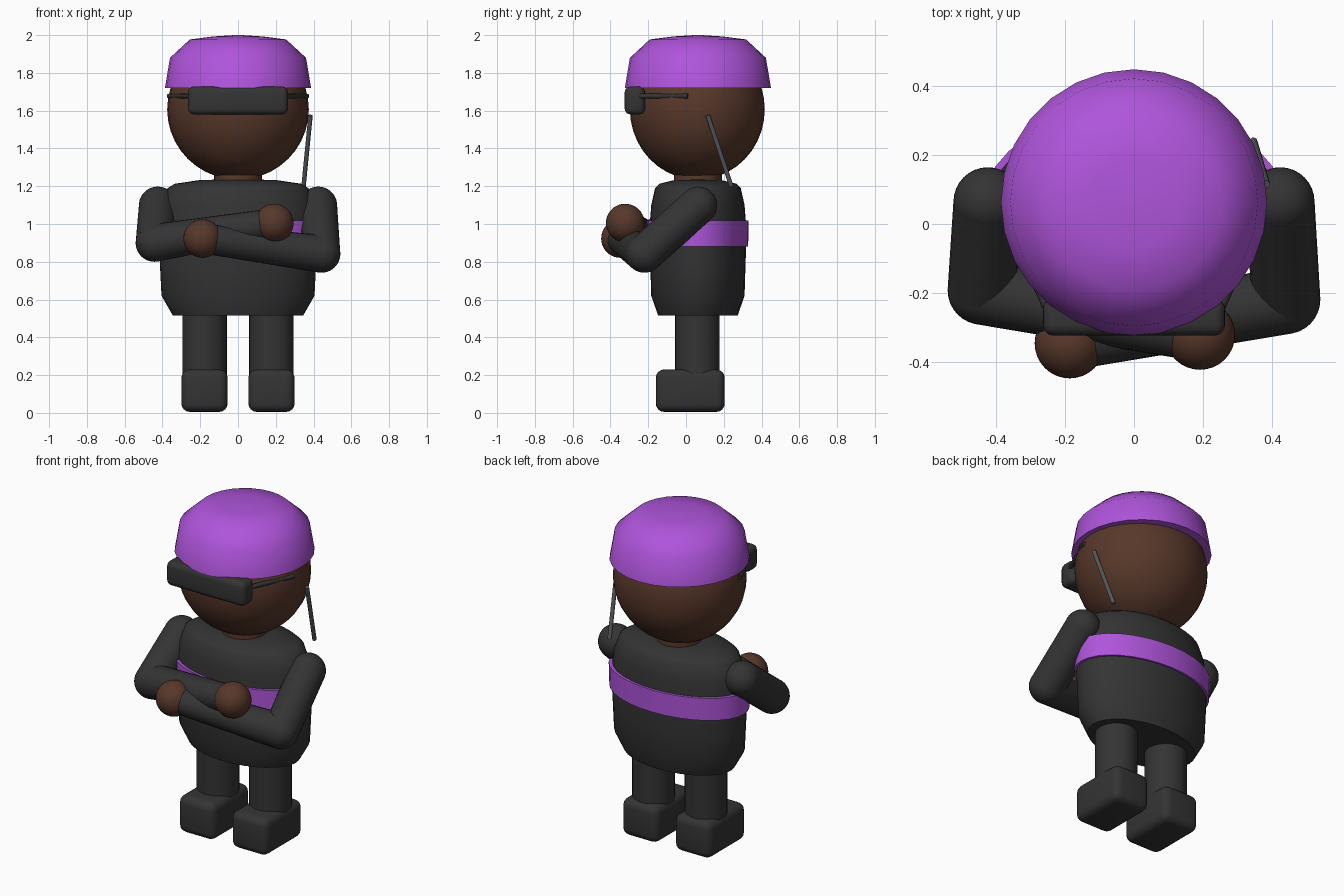
import bpy, bmesh, math
from mathutils import Vector, Matrix

if "Cube" in bpy.data.objects:
    bpy.data.objects.remove(bpy.data.objects["Cube"])


def material(name, r, g, b):
    m = bpy.data.materials.new(name)
    m.diffuse_color = (r, g, b, 1)
    m.use_nodes = True
    m.node_tree.nodes["Principled BSDF"].inputs["Base Color"].default_value = m.diffuse_color
    return m


BLACK = material("charcoal cloth", 0.034, 0.034, 0.034)
PURPLE = material("purple cloth", 0.43, 0.09, 0.71)
SKIN = material("brown skin", 0.097, 0.039, 0.023)
GREY = material("grey wire", 0.09, 0.093, 0.10)
CY = 0.063  # body axis in y


def finish(name, bm, mat, angle=50):
    bmesh.ops.recalc_face_normals(bm, faces=bm.faces)
    me = bpy.data.meshes.new(name)
    bm.to_mesh(me)
    bm.free()
    me.materials.append(mat)
    ob = bpy.data.objects.new(name, me)
    bpy.context.collection.objects.link(ob)
    bpy.ops.object.select_all(action='DESELECT')
    ob.select_set(True)
    bpy.context.view_layer.objects.active = ob
    bpy.ops.object.shade_smooth_by_angle(angle=math.radians(angle))
    return ob


def lathe(name, profile, mat, depth=1.0, sides=32, angle=50, center=(0, CY)):
    """Closed stack of elliptical rings from (radius, z) pairs."""
    bm = bmesh.new()
    rings = []
    for r, z in profile:
        rings.append([bm.verts.new((center[0] + r * math.cos(2 * math.pi * i / sides),
                                    center[1] + depth * r * math.sin(2 * math.pi * i / sides), z))
                      for i in range(sides)])
    for a, b in zip(rings, rings[1:]):
        for i in range(sides):
            j = (i + 1) % sides
            bm.faces.new((a[i], a[j], b[j], b[i]))
    bm.faces.new(rings[0])
    bm.faces.new(rings[-1])
    return finish(name, bm, mat, angle)


def add_ball(bm, p, r):
    scale = Vector(r) if isinstance(r, tuple) else Vector((r, r, r))
    bmesh.ops.create_uvsphere(bm, u_segments=32, v_segments=20, radius=1,
                              matrix=Matrix.LocRotScale(Vector(p), None, scale))


def add_tube(bm, a, b, ra, rb, sides=24):
    a, b = Vector(a), Vector(b)
    d = b - a
    bmesh.ops.create_cone(bm, cap_ends=True, segments=sides, radius1=ra, radius2=rb, depth=d.length,
                          matrix=Matrix.LocRotScale((a + b) / 2, d.to_track_quat('Z', 'Y'), None))


def ball(name, p, r, mat):
    bm = bmesh.new()
    add_ball(bm, p, r)
    return finish(name, bm, mat)


def tube(name, a, b, r, mat, sides=12):
    bm = bmesh.new()
    add_tube(bm, a, b, r, r, sides)
    return finish(name, bm, mat)


def rounded_box(name, lo, hi, bevel, mat):
    lo, hi = Vector(lo), Vector(hi)
    bm = bmesh.new()
    bmesh.ops.create_cube(bm, size=1, matrix=Matrix.LocRotScale((lo + hi) / 2, None, hi - lo))
    bmesh.ops.bevel(bm, geom=bm.edges[:], offset=bevel, segments=4, profile=0.5, affect='EDGES')
    return finish(name, bm, mat)


# Torso, chest band and neck
lathe("torso", [(0.345, 0.515), (0.405, 0.62), (0.413, 0.78), (0.423, 0.96), (0.405, 1.10),
                (0.372, 1.19), (0.335, 1.213), (0.2, 1.233), (0.05, 1.236)], BLACK, depth=0.61)
lathe("chest_band", [(0.434, 0.882), (0.438, 1.018)], PURPLE, depth=0.613)
lathe("neck", [(0.127, 1.18), (0.127, 1.32)], SKIN)

# Head and cap
ball("head", (0, 0.06, 1.607), (0.375, 0.357, 0.372), SKIN)
lathe("cap", [(0.387, 1.72), (0.36, 1.88), (0.255, 1.977), (0.13, 1.993), (0.02, 2.0)],
      PURPLE, sides=28, angle=60)

# Glasses
rounded_box("glasses_front", (-0.265, -0.325, 1.58), (0.265, -0.217, 1.728), 0.032, BLACK)

# Legs, feet and glasses arms on both sides
for s, side in ((-1, "right"), (1, "left")):
    lathe(side + "_leg", [(0.118, 0.1), (0.118, 0.56)], BLACK, center=(s * 0.177, 0.06))
    x0, x1 = sorted((s * 0.055, s * 0.3))
    rounded_box(side + "_foot", (x0, -0.16, 0.005), (x1, 0.205, 0.23), 0.045, BLACK)
    tube(side + "_glasses_arm", (s * 0.25, -0.25, 1.677), (s * 0.365, 0.01, 1.677), 0.013, BLACK)

# Earpiece wire
tube("earpiece_wire", (0.347, 0.24, 1.2), (0.384, 0.115, 1.575), 0.012, GREY)

# Folded arms: shoulder, elbow, hand
arms = {
    "left": ((0.425, 0.065, 1.098), (0.442, -0.22, 0.842), (-0.187, -0.347, 0.923)),
    "right": ((-0.425, 0.065, 1.098), (-0.442, -0.193, 0.9), (0.192, -0.322, 1.005)),
}
for side, (shoulder, elbow, hand) in arms.items():
    bm = bmesh.new()
    add_ball(bm, shoulder, 0.1)
    add_tube(bm, shoulder, elbow, 0.1, 0.1)
    add_ball(bm, elbow, 0.1)
    add_tube(bm, elbow, hand, 0.1, 0.078)
    finish(side + "_arm", bm, BLACK)
    ball(side + "_hand", hand, 0.102, SKIN)
